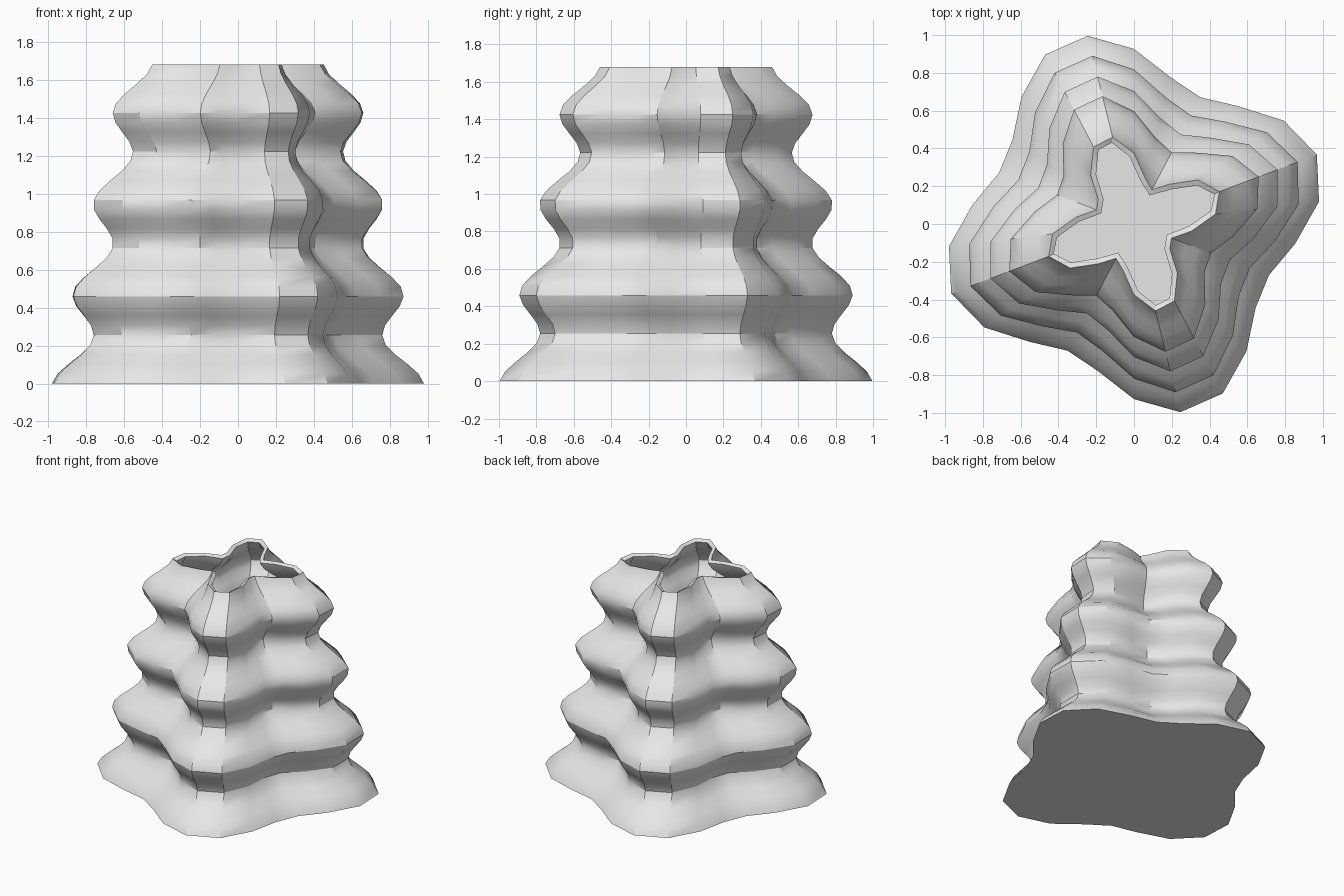
import bpy, bmesh, math

cube = bpy.data.objects.get("Cube")
if cube:
    bpy.data.objects.remove(cube, do_unlink=True)

SEGMENTS, RINGS, HEIGHT = 26, 33, 1.68
LOBE, LOBE_ANGLE = 0.14, math.radians(19.3)


def mean_radius(z):
    """Tapering wall with three and a half ripples."""
    return 0.813 - 0.23 * z + 0.083 * math.cos(7 * math.pi * z / HEIGHT)


def ring(bm, z):
    """One four-lobed outline at height z."""
    verts = []
    for i in range(SEGMENTS):
        a = math.pi / 2 + math.tau * i / SEGMENTS
        r = mean_radius(z) + LOBE * math.cos(4 * (a - LOBE_ANGLE))
        verts.append(bm.verts.new((r * math.cos(a), r * math.sin(a), z)))
    return verts


# Rippled outer wall and closed base
bm = bmesh.new()
rings = [ring(bm, HEIGHT * k / RINGS) for k in range(RINGS + 1)]
for low, high in zip(rings, rings[1:]):
    for i in range(SEGMENTS):
        j = (i + 1) % SEGMENTS
        bm.faces.new((low[i], low[j], high[j], high[i]))
bm.faces.new(rings[0][::-1])
mesh = bpy.data.meshes.new("vase")
bm.to_mesh(mesh)
bm.free()
vase = bpy.data.objects.new("vase", mesh)
bpy.context.collection.objects.link(vase)

# Plain grey clay
clay = bpy.data.materials.new("light_grey")
clay.use_nodes = True
clay.diffuse_color = (0.8, 0.8, 0.8, 1)
clay.node_tree.nodes["Principled BSDF"].inputs["Base Color"].default_value = (0.8, 0.8, 0.8, 1)
mesh.materials.append(clay)

# Wall thickness, open at the rim
shell = vase.modifiers.new("wall", "SOLIDIFY")
shell.thickness = 0.03
shell.offset = -1
shell.use_even_offset = True

bpy.ops.object.select_all(action="DESELECT")
vase.select_set(True)
bpy.context.view_layer.objects.active = vase
bpy.ops.object.modifier_apply(modifier=shell.name)
bpy.ops.object.shade_smooth_by_angle(angle=math.radians(30))
